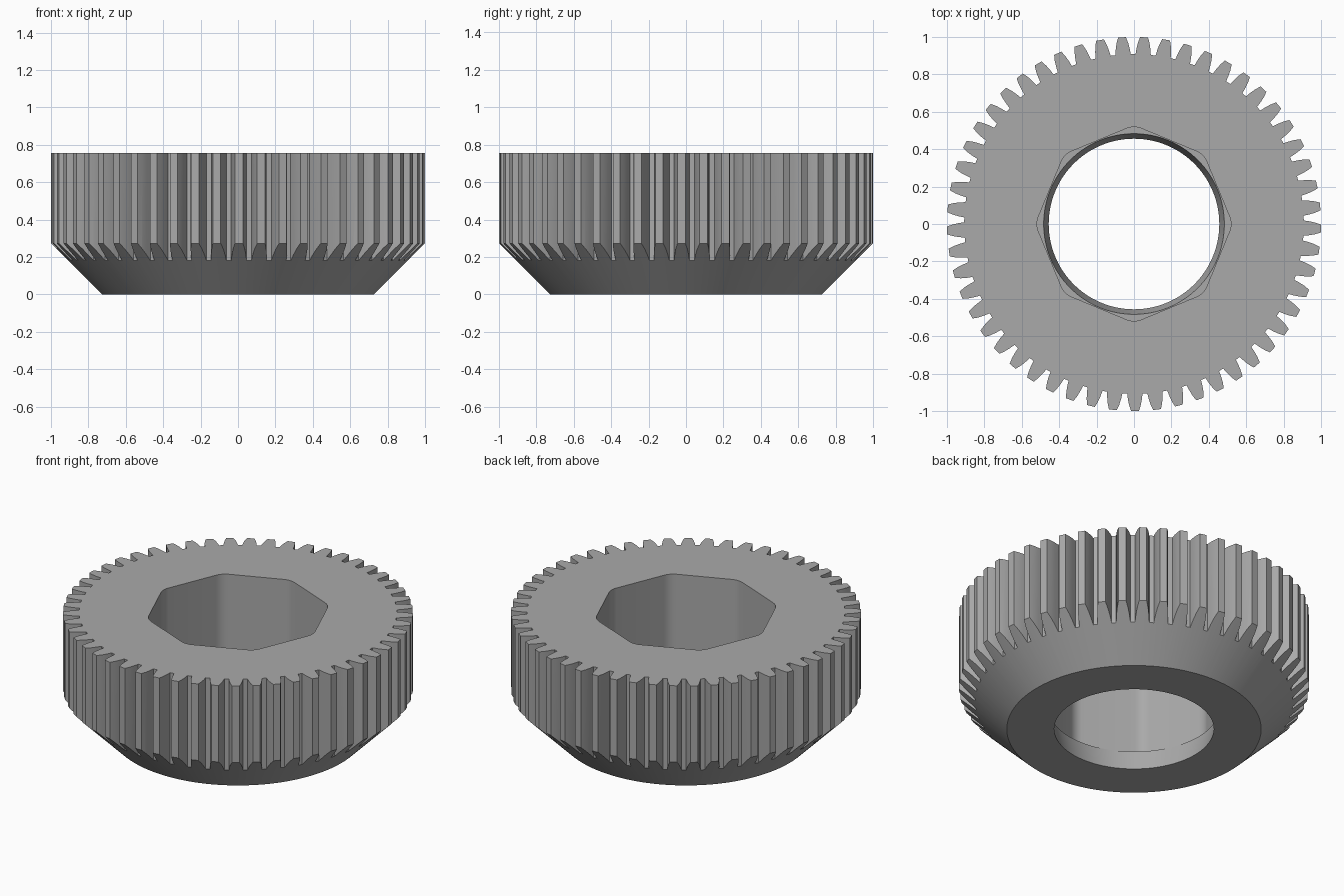
import bpy, bmesh
from math import sin, cos, pi, radians

cube = bpy.data.objects.get("Cube")
if cube:
    bpy.data.objects.remove(cube, do_unlink=True)

TEETH = 53
PHASE = radians(86.9)
HEIGHT = 0.755

steel = bpy.data.materials.new("grey_steel")
steel.use_nodes = True
GREY = (0.4, 0.4, 0.4, 1)
steel.diffuse_color = GREY
steel.node_tree.nodes["Principled BSDF"].inputs["Base Color"].default_value = GREY


def polar(r, a):
    return (r * cos(a), r * sin(a))


def circle(r, n=128):
    return [polar(r, 2 * pi * i / n) for i in range(n)]


def loft(name, sections):
    """Closed solid through (outline, z) sections with equal point counts."""
    bm = bmesh.new()
    rings = [[bm.verts.new((x, y, z)) for x, y in pts] for pts, z in sections]
    n = len(rings[0])
    for low, high in zip(rings, rings[1:]):
        for i in range(n):
            j = (i + 1) % n
            bm.faces.new((low[i], low[j], high[j], high[i]))
    bm.faces.new(rings[0][::-1])
    bm.faces.new(rings[-1])
    mesh = bpy.data.meshes.new(name)
    bm.to_mesh(mesh)
    bm.free()
    obj = bpy.data.objects.new(name, mesh)
    bpy.context.collection.objects.link(obj)
    mesh.materials.append(steel)
    return obj


def carve(obj, tool, operation):
    mod = obj.modifiers.new("carve", 'BOOLEAN')
    mod.object, mod.operation, mod.solver = tool, operation, 'EXACT'
    bpy.context.view_layer.objects.active = obj
    bpy.ops.object.modifier_apply(modifier=mod.name)
    bpy.data.objects.remove(tool, do_unlink=True)


# Tooth outline: (radius, half width) down one curved flank
flank = [(0.908, 0.041), (0.94, 0.037), (0.97, 0.031), (1.0, 0.021)]
tooth = [(r, -w) for r, w in flank] + [(r, w) for r, w in reversed(flank)]
outline = [polar(r, PHASE + 2 * pi * t / TEETH + w / r)
           for t in range(TEETH) for r, w in tooth]
gear = loft("gear_ring", [(outline, 0), (outline, HEIGHT)])

# Conical chamfer under the teeth
carve(gear, loft("chamfer_cone", [(circle(0.727, 192), 0), (circle(1.527, 192), 0.8)]),
      'INTERSECT')

# Rounded octagonal socket from the top
APOTHEM, FILLET, STEPS = 0.487, 0.1, 6
octagon = []
for k in range(8):
    cx, cy = polar((APOTHEM - FILLET) / cos(pi / 8), k * pi / 4)
    for s in range(STEPS + 1):
        dx, dy = polar(FILLET, k * pi / 4 + (s / STEPS - 0.5) * pi / 4)
        octagon.append((cx + dx, cy + dy))
carve(gear, loft("socket_cutter", [(octagon, 0.13), (octagon, 1)]), 'DIFFERENCE')

# Slightly tapered round bore through the floor
carve(gear, loft("bore_cutter", [(circle(0.449), -0.03), (circle(0.456), 0),
                                 (circle(0.483), 0.13), (circle(0.483), 0.3)]),
      'DIFFERENCE')

bpy.ops.object.select_all(action='DESELECT')
gear.select_set(True)
bpy.context.view_layer.objects.active = gear
bpy.ops.object.shade_smooth_by_angle(angle=radians(20))
